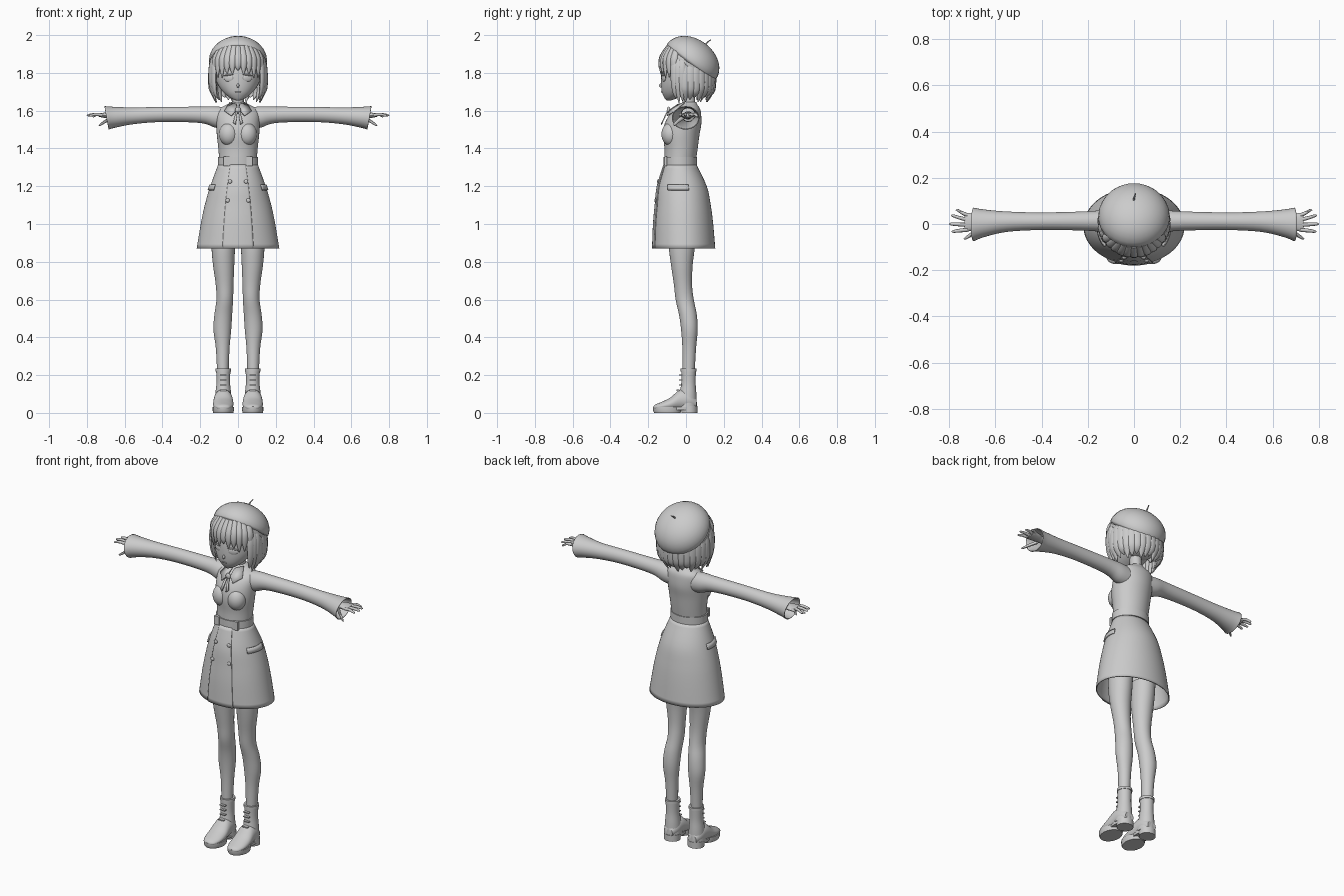
import bpy, bmesh, math
from mathutils import Matrix, Vector

cube = bpy.data.objects.get("Cube")
if cube:
    bpy.data.objects.remove(cube, do_unlink=True)

grey = bpy.data.materials.new("plain_grey")
grey.use_nodes = True
grey.diffuse_color = (0.6, 0.6, 0.6, 1)
for node in grey.node_tree.nodes:
    if node.type == 'BSDF_PRINCIPLED':
        node.inputs["Base Color"].default_value = grey.diffuse_color
        node.inputs["Roughness"].default_value = 0.8
parts = []


def finish(name, bm, mirror=False, thick=0):
    bmesh.ops.recalc_face_normals(bm, faces=bm.faces)
    mesh = bpy.data.meshes.new(name)
    bm.to_mesh(mesh)
    bm.free()
    mesh.materials.append(grey)
    ob = bpy.data.objects.new(name, mesh)
    bpy.context.collection.objects.link(ob)
    if thick:
        ob.modifiers.new("thickness", 'SOLIDIFY').thickness = thick
    if mirror:
        ob.modifiers.new("other_side", 'MIRROR')
    parts.append(ob)
    return ob


def spline(rings, steps):
    """Smoothly interpolate the rings."""
    out = []
    for i in range(len(rings) - 1):
        p = [rings[max(0, min(len(rings) - 1, i + k))] for k in (-1, 0, 1, 2)]
        for s in range(steps):
            t = s / steps
            out.append([b + 0.5 * t * (c - a + t * (2*a - 5*b + 4*c - d + t * (3*(b - c) + d - a)))
                        for a, b, c, d in zip(*p)])
    return out + [list(rings[-1])]


def loft(name, rings, axis='z', n=28, steps=4, caps=True, arc=None, mirror=False, thick=0):
    """Skin ellipses (x, y, z, half width, half depth, turn or tilt)."""
    rings = [tuple(r) + (0,) * (6 - len(r)) for r in rings]
    bm = bmesh.new()
    rows = []
    start, end = arc or (0, 2 * math.pi)
    for x, y, z, a, b, r in spline(rings, steps):
        a, b = max(a, .0008), max(b, .0008)
        row = []
        for i in range(n):
            t = start + (end - start) * i / ((n - 1) if arc else n)
            u, v = a * math.cos(t), b * math.sin(t)
            if axis == 'z':
                co = (x + u*math.cos(r) - v*math.sin(r), y + u*math.sin(r) + v*math.cos(r), z)
            elif axis == 'x':
                co = (x + r * v, y + u, z + v)
            else:
                co = (x + u, y, z + v)
            row.append(bm.verts.new(co))
        rows.append(row)
    for lo, hi in zip(rows, rows[1:]):
        for i in range(n - 1 if arc else n):
            j = (i + 1) % n
            bm.faces.new((lo[i], lo[j], hi[j], hi[i]))
    if caps and not arc:
        bm.faces.new(rows[0])
        bm.faces.new(rows[-1])
    return finish(name, bm, mirror, thick)


def ball(name, loc, size, rot=(0, 0, 0), mirror=False, under=1):
    bm = bmesh.new()
    bmesh.ops.create_uvsphere(bm, u_segments=32, v_segments=16, radius=1)
    turn = Matrix.Rotation(rot[2], 4, 'Z') @ Matrix.Rotation(rot[1], 4, 'Y') @ Matrix.Rotation(rot[0], 4, 'X')
    for v in bm.verts:
        if v.co.z < 0:
            v.co.z *= under
        v.co = Vector(loc) + turn @ Vector([c * s for c, s in zip(v.co, size)])
    return finish(name, bm, mirror)


def box(name, loc, size, mirror=False):
    bm = bmesh.new()
    bmesh.ops.create_cube(bm, size=1)
    for v in bm.verts:
        v.co = Vector([l + c * s for l, c, s in zip(loc, v.co, size)])
    return finish(name, bm, mirror)


def plate(name, points, mirror=False):
    bm = bmesh.new()
    bm.faces.new([bm.verts.new(p) for p in points])
    return finish(name, bm, mirror, .006)


# Skirt, front overlap, pocket flaps and buttons
skirt = [(0, -.03, 1.315, .105, .085), (0, -.02, 1.2, .147, .13), (0, -.015, 1.1, .176, .146),
         (0, -.013, 1.0, .197, .157), (0, -.01, .87, .219, .165)]
loft("skirt", skirt, n=64, caps=False, thick=.006)


def grow(ring, d):
    return ring[:3] + (ring[3] + d, ring[4] + d)


def skirt_ring(z):
    for p, q in zip(skirt, skirt[1:]):
        if q[2] <= z <= p[2]:
            t = (p[2] - z) / (p[2] - q[2])
            return tuple(a + (b - a) * t for a, b in zip(p, q))


loft("skirt_front_panel", [grow(r, .005) for r in skirt], n=16,
     arc=(-math.pi/2 - .38, -math.pi/2 + .38), thick=.004)
loft("pocket_flap", [grow(skirt_ring(z), .008) for z in (1.21, 1.18)], steps=2, n=16,
     arc=(-.6, .25), mirror=True, thick=.008)
for x, z in ((.043, 1.225), (.055, 1.125)):
    r = skirt_ring(z)
    y = r[1] - r[4] * math.sqrt(1 - (x / r[3]) ** 2)
    ball("skirt_button", (x, y - .011, z), (.011, .006, .011), mirror=True)

# Belt with buckles
loft("belt", [(0, -.03, z, .107, .089) for z in (1.312, 1.355)], n=48, steps=1)
box("belt_buckle", (.06, -.108, 1.333), (.032, .014, .05), mirror=True)

# Jacket body, collar and ribbon
loft("torso", [(0, -.03, 1.345, .1, .084), (0, -.026, 1.4, .104, .088), (0, -.025, 1.47, .112, .096),
               (0, -.016, 1.53, .115, .097), (0, -.003, 1.58, .115, .083), (0, .01, 1.61, .1, .064),
               (0, .018, 1.632, .06, .042), (0, .02, 1.645, .036, .035)], n=40)
ball("bust", (.048, -.08, 1.475), (.052, .05, .062), mirror=True)
loft("neck", [(0, .02, 1.6, .036, .036), (0, .015, 1.65, .031, .033), (0, .01, 1.72, .034, .035)])
plate("collar", [(.008, -.045, 1.635), (.045, -.01, 1.645), (.072, -.062, 1.60),
                 (.036, -.103, 1.575), (.01, -.088, 1.605)], mirror=True)
ball("collar_brooch", (0, -.092, 1.603), (.015, .01, .018))
plate("ribbon_tail", [(.002, -.096, 1.595), (.012, -.098, 1.59), (.026, -.124, 1.535),
                      (.012, -.128, 1.525)], mirror=True)

# Sleeves and hands
loft("sleeve", [(.05, .01, 1.558, .05, .058), (.12, .012, 1.566, .05, .056), (.2, .013, 1.578, .042, .043),
                (.4, .012, 1.58, .038, .04), (.55, .01, 1.573, .044, .044), (.65, .003, 1.565, .06, .055),
                (.695, -.002, 1.562, .073, .062, .18)], axis='x', caps=False, mirror=True, thick=.004)
loft("hand", [(.5, .01, 1.575, .024, .022), (.65, .006, 1.574, .022, .018), (.69, .008, 1.575, .034, .016),
              (.72, .008, 1.576, .04, .012), (.735, .008, 1.576, .034, .009)], axis='x', n=16, mirror=True)
for y0, x1, y1, z1 in ((.038, .772, .06, 1.57), (.018, .793, .036, 1.574),
                       (-.004, .801, .0, 1.576), (-.025, .79, -.032, 1.574)):
    loft("finger", [(.72, y0, 1.577, .009, .009), ((.72 + x1) / 2, (y0 + y1) / 2, 1.58, .008, .008),
                    (x1 - .008, y1, z1, .006, .006), (x1, y1, z1, .001, .001)], axis='x', n=10, mirror=True)
loft("thumb", [(.665, -.015, 1.565, .013, .011), (.7, -.042, 1.545, .01, .01),
               (.728, -.06, 1.527, .007, .007), (.738, -.064, 1.522, .001, .001)], axis='x', n=10, mirror=True)

# Legs
loft("leg", [(.078, -.018, .96, .064, .072), (.078, -.022, .87, .062, .068), (.076, -.022, .78, .056, .057),
             (.071, -.016, .68, .047, .048), (.07, -.007, .6, .044, .048), (.078, .01, .52, .047, .047),
             (.083, .018, .44, .047, .044), (.081, .017, .34, .036, .036), (.08, .013, .2, .03, .032)],
     mirror=True)

# Boots
loft("boot_shaft", [(.078, .014, .23, .038, .039), (.078, .013, .16, .036, .038),
                    (.078, .01, .1, .042, .045), (.078, .005, .03, .047, .053)], mirror=True)
loft("boot_rim", [(.078, .014, z, .041, .042) for z in (.22, .235)], steps=1, mirror=True)
loft("boot_foot", [(.078, .056, .05, .028, .025), (.078, .02, .065, .045, .05), (.078, -.03, .068, .05, .056),
                   (.078, -.08, .047, .054, .036), (.078, -.125, .036, .05, .024),
                   (.078, -.16, .03, .035, .015), (.078, -.172, .028, .014, .007)], axis='y', mirror=True)
loft("boot_sole", [(.078, -.098, 0, .053, .07), (.078, -.1, .012, .056, .074), (.078, -.1, .03, .056, .074)],
     steps=1, mirror=True)
loft("boot_waist", [(.078, -.02, z, .044, .075) for z in (.016, .032)], steps=1, mirror=True)
loft("boot_heel", [(.078, .018, z, .046, .043) for z in (0, .036)], steps=1, mirror=True)
for k in range(4):
    box("boot_lace", (.078, -.03 - .012 * max(0, 1 - k), .12 + .027 * k), (.034, .016, .006), mirror=True)

# Head and face
loft("head", [(0, -.09, 1.655, .012, .014), (0, -.078, 1.668, .042, .036), (0, -.052, 1.7, .08, .076),
              (0, -.022, 1.75, .112, .11), (0, -.004, 1.82, .124, .124), (0, .0, 1.89, .11, .11),
              (0, .01, 1.95, .05, .05)], n=40)
ball("nose", (0, -.132, 1.733), (.007, .011, .011))
ball("eye", (.05, -.118, 1.772), (.026, .006, .018), rot=(0, 0, .38), mirror=True)
ball("eyelash", (.051, -.122, 1.789), (.029, .006, .004), rot=(0, .12, .38), mirror=True)
ball("mouth", (0, -.128, 1.699), (.016, .004, .003))
ball("ear", (.12, .0, 1.755), (.012, .02, .03), mirror=True)

# Hair: cap, back locks, fringe and long side locks
ball("hair_cap", (0, .027, 1.82), (.138, .118, .125))


def lock(name, deg, stops):
    a = math.radians(deg)
    loft(name, [(.138 * r * math.sin(a), .005 - .135 * r * math.cos(a), z, w, d, a)
                for z, r, w, d in stops], n=10, steps=3)


for i, deg in enumerate(range(86, 276, 12)):
    tip = 1.645 + .012 * (i % 3)
    lock("back_lock", deg, [(1.89, .82, .02, .015), (1.82, 1, .03, .018), (1.73, 1.02, .028, .017),
                            (1.69, .96, .02, .012), (tip, .82, .002, .002)])
for i, deg in enumerate(range(-60, 61, 12)):
    tip = 1.8 - .045 * abs(deg) / 60 + .012 * (i % 2)
    lock("fringe_lock", deg, [(1.945, .7, .016, .015), (1.89, .96, .022, .016), (1.84, 1.04, .018, .012),
                              (tip, 1.04, .002, .002)])
for side in (-1, 1):
    for deg, tip in ((62, 1.665), (70, 1.64), (79, 1.65)):
        lock("side_lock", side * deg, [(1.91, .8, .018, .014), (1.84, 1.03, .024, .014), (1.75, 1.05, .021, .013),
                                       (1.69, .98, .013, .009), (tip, .9, .002, .002)])

# Tilted beret with rolled hem and stem
tilt = -math.radians(37)
ball("beret", (0, .03, 1.86), (.155, .16, .12), rot=(tilt, 0, 0), under=.3)
turn = Matrix.Translation((0, .013, 1.837)) @ Matrix.Rotation(tilt, 4, 'X')
hem = loft("beret_hem", [(0, 0, -.014, .138, .14), (0, 0, -.004, .149, .152), (0, 0, .014, .151, .155)], n=48)
hem.data.transform(turn)
stem = loft("beret_stem", [(0, 0, .1, .005, .005), (0, 0, .125, .004, .004), (.006, .008, .15, .003, .003)], n=10)
stem.data.transform(Matrix.Translation((0, .035, 1.86)) @ Matrix.Rotation(tilt, 4, 'X'))

# Smooth shading with crisp edges
bpy.ops.object.select_all(action='DESELECT')
for ob in parts:
    ob.select_set(True)
bpy.context.view_layer.objects.active = parts[0]
bpy.ops.object.shade_smooth_by_angle(angle=math.radians(40))
